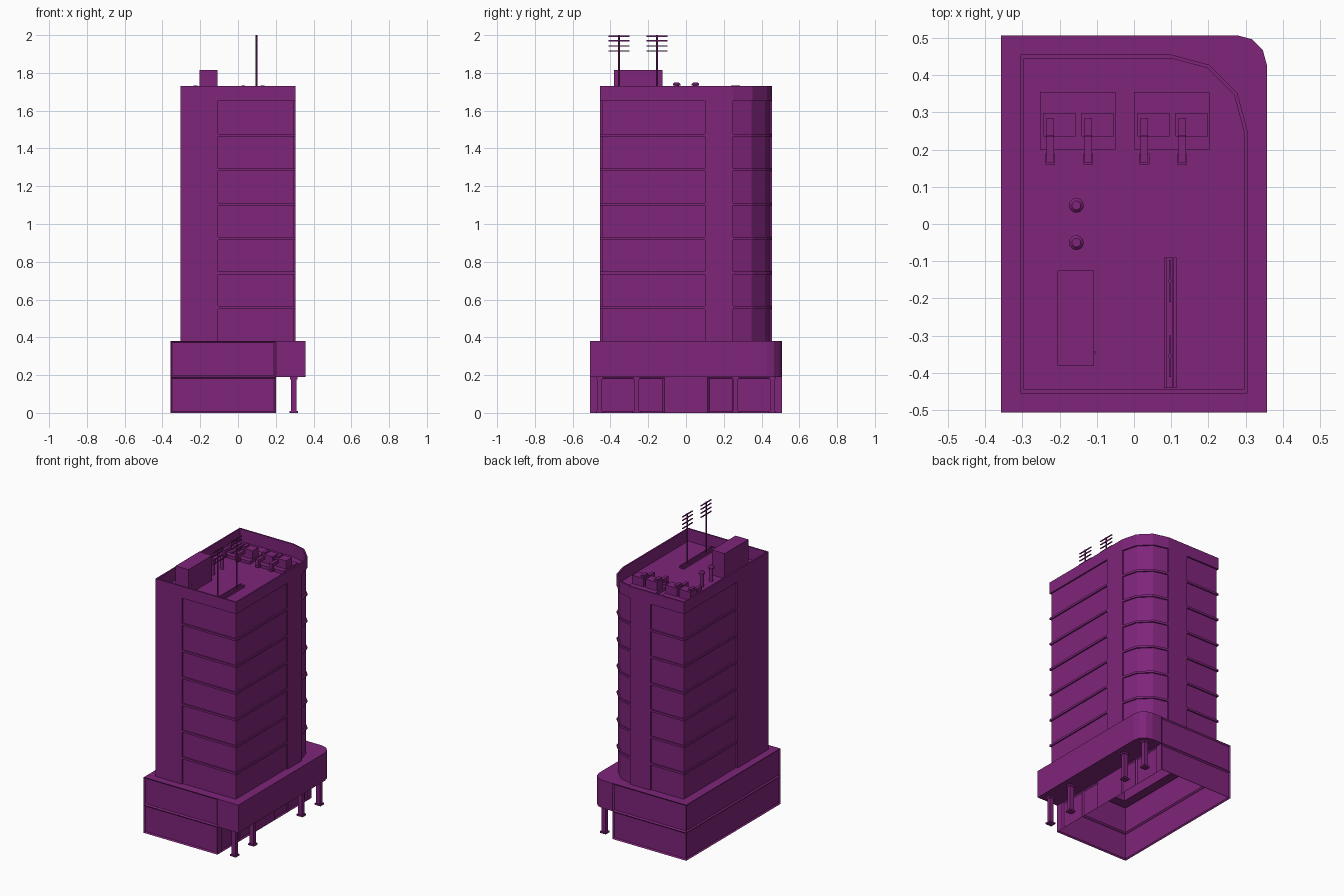
import bpy
import bmesh
import math

default_cube = bpy.data.objects.get("Cube")
if default_cube:
    bpy.data.objects.remove(default_cube, do_unlink=True)

purple = bpy.data.materials.new("building_purple")
purple.use_nodes = True
PURPLE_COLOUR = (0.21, 0.018, 0.195, 1)
purple.diffuse_color = PURPLE_COLOUR
for node in purple.node_tree.nodes:
    if node.type == "BSDF_PRINCIPLED":
        node.inputs["Base Color"].default_value = PURPLE_COLOUR


def finish(name, bm):
    mesh = bpy.data.meshes.new(name)
    bm.to_mesh(mesh)
    bm.free()
    mesh.materials.append(purple)
    obj = bpy.data.objects.new(name, mesh)
    bpy.context.collection.objects.link(obj)
    return obj


def rounded_plan(hx, hy, r):
    """Rectangle, counter-clockwise, with a faceted curve at one corner."""
    arc = [(hx - r + r * math.cos(math.radians(a)),
            hy - r + r * math.sin(math.radians(a))) for a in range(0, 91, 30)]
    return [(-hx, -hy), (hx, -hy)] + arc + [(-hx, hy)]


def strip(bm, path, z0, z1):
    """Vertical walls along a path, facing right of its direction."""
    faces = []
    for a, b in zip(path, path[1:]):
        corners = [(*a, z0), (*b, z0), (*b, z1), (*a, z1)]
        faces.append(bm.faces.new([bm.verts.new(c) for c in corners]))
    return faces


def flat(bm, points, z):
    return bm.faces.new([bm.verts.new((x, y, z)) for x, y in points])


def flat_ring(bm, outer, inner, z, up=True):
    n = len(outer)
    for i in range(n):
        j = (i + 1) % n
        quad = [outer[i], outer[j], inner[j], inner[i]]
        flat(bm, quad if up else quad[::-1], z)


def ring(name, outer, inner, z0, z1):
    bm = bmesh.new()
    strip(bm, outer + outer[:1], z0, z1)
    strip(bm, (inner + inner[:1])[::-1], z0, z1)
    flat_ring(bm, outer, inner, z1)
    flat_ring(bm, outer, inner, z0, False)
    return finish(name, bm)


def box(name, x0, x1, y0, y1, z0, z1):
    bm = bmesh.new()
    bmesh.ops.create_cube(bm, size=1)
    for v in bm.verts:
        v.co = (x1 if v.co.x > 0 else x0, y1 if v.co.y > 0 else y0,
                z1 if v.co.z > 0 else z0)
    return finish(name, bm)


def post(name, x, y, z0, z1, wx, wy):
    return box(name, x - wx / 2, x + wx / 2, y - wy / 2, y + wy / 2, z0, z1)


def cylinder(name, x, y, z0, z1, r0, r1=None, sides=12):
    bm = bmesh.new()
    bmesh.ops.create_cone(bm, cap_ends=True, segments=sides, radius1=r0,
                          radius2=r0 if r1 is None else r1, depth=z1 - z0)
    bmesh.ops.translate(bm, verts=bm.verts, vec=(x, y, (z0 + z1) / 2))
    return finish(name, bm)


# Main dimensions
TX, TY, RECESS = 0.305, 0.455, 0.01
PX, PY, INNER_X = 0.357, 0.507, 0.2
STOREY, DECK, ROOF, BAY_TOP, TOP = 0.19, 0.38, 1.645, 1.65, 1.73
tower = rounded_plan(TX, TY, 0.205)
core = rounded_plan(TX - RECESS, TY - RECESS, 0.195)
podium = rounded_plan(PX, PY, 0.08)

# Podium: two storeys with inset panels, open underneath
bm = bmesh.new()
block = [(INNER_X, PY), (-PX, PY), (-PX, -PY), (INNER_X, -PY)]
panels = strip(bm, block, 0, STOREY) + strip(bm, block, STOREY, DECK)
cuts = [-PY, -0.457, -0.263, -0.115, 0.115, 0.255, 0.457, PY]
bays = strip(bm, [(INNER_X, y) for y in cuts], 0, STOREY)
panels += [bays[i] for i in (1, 2, 4, 5)]
bmesh.ops.remove_doubles(bm, verts=bm.verts, dist=0.0001)
bmesh.ops.inset_individual(bm, faces=panels, thickness=0.012, depth=-0.008)
finish("podium_walls", bm)

# Overhanging side of the podium with its underside
bm = bmesh.new()
overhang = [(INNER_X, -PY)] + podium[1:-1] + [(INNER_X, PY)]
strip(bm, overhang, STOREY, DECK)
flat(bm, overhang[::-1], STOREY)
bmesh.ops.remove_doubles(bm, verts=bm.verts, dist=0.0001)
finish("podium_overhang", bm)

bm = bmesh.new()
flat_ring(bm, podium, core, DECK)
finish("podium_deck", bm)

# Columns under the overhang
for y in (-0.457, -0.262, 0.262, 0.457):
    post("column", 0.295, y, 0, STOREY, 0.03, 0.026)
    post("column_base", 0.295, y, 0, 0.01, 0.045, 0.04)
    post("column_cap", 0.295, y, STOREY - 0.012, STOREY, 0.04, 0.036)

# Tower: recessed glazing, floor ledges, flush piers and parapet
bm = bmesh.new()
strip(bm, core + core[:1], DECK, BAY_TOP)
finish("tower_glazing", bm)

ledge_plan = rounded_plan(TX - 0.001, TY - 0.001, 0.204)
for floor in range(1, 7):
    z = DECK + 0.178 + (floor - 1) * 0.1825
    ring("floor_ledge", ledge_plan, core, z - 0.007, z + 0.007)

box("front_pier", -TX, -0.105, -TY, -TY + RECESS, DECK, BAY_TOP)
box("right_side_pier", -TX, -TX + RECESS, -TY, -0.12, DECK, BAY_TOP)
box("left_side_pier", TX - RECESS, TX, 0.1, 0.25, DECK, BAY_TOP)
box("back_pier", -0.05, 0.1, TY - RECESS, TY, DECK, BAY_TOP)
ring("parapet", tower, core, BAY_TOP, TOP)

bm = bmesh.new()
flat(bm, core, ROOF)
finish("roof", bm)

# Stair house with a door handle
box("stair_house", -0.205, -0.108, -0.38, -0.125, ROOF, 1.815)
box("door_handle", -0.108, -0.104, -0.348, -0.342, 1.7, 1.71)

# Air conditioning platforms, units and bent ducts
for x in (-0.253, 0):
    box("unit_platform", x, x + 0.203, 0.2, 0.355, ROOF, ROOF + 0.02)
    for dx in (0.01, 0.112):
        left = x + dx
        box("cooling_unit", left, left + 0.086, 0.235, 0.298, ROOF + 0.02, 1.722)
        mid = left + 0.018
        box("duct", mid - 0.01, mid + 0.01, 0.165, 0.24, 1.69, 1.712)
        box("duct_drop", mid - 0.01, mid + 0.01, 0.165, 0.187, 1.67, 1.69)
        box("duct_mouth", mid - 0.013, mid + 0.013, 0.16, 0.19, 1.66, 1.675)
        box("duct_top", mid - 0.01, mid + 0.01, 0.237, 0.285, 1.722, 1.734)

# Roof vents
for y in (-0.05, 0.05):
    cylinder("vent_pipe", -0.155, y, ROOF, 1.735, 0.012)
    cylinder("vent_cap", -0.155, y, 1.732, 1.742, 0.02)
    cylinder("vent_cap_top", -0.155, y, 1.742, 1.75, 0.02, 0.012)

# Aerials on a rail base
AX = 0.097
box("aerial_base", AX - 0.008, AX + 0.008, -0.44, -0.09, ROOF, ROOF + 0.008)
for side in (-1, 1):
    post("aerial_rail", AX + side * 0.013, -0.265, ROOF, ROOF + 0.016, 0.008, 0.35)
for y in (-0.355, -0.153):
    cylinder("aerial_mast", AX, y, ROOF, 2, 0.005, sides=8)
    for z in (1.915, 1.943, 1.97, 1.994):
        post("aerial_rod", AX, y, z - 0.003, z + 0.003, 0.006, 0.112)
